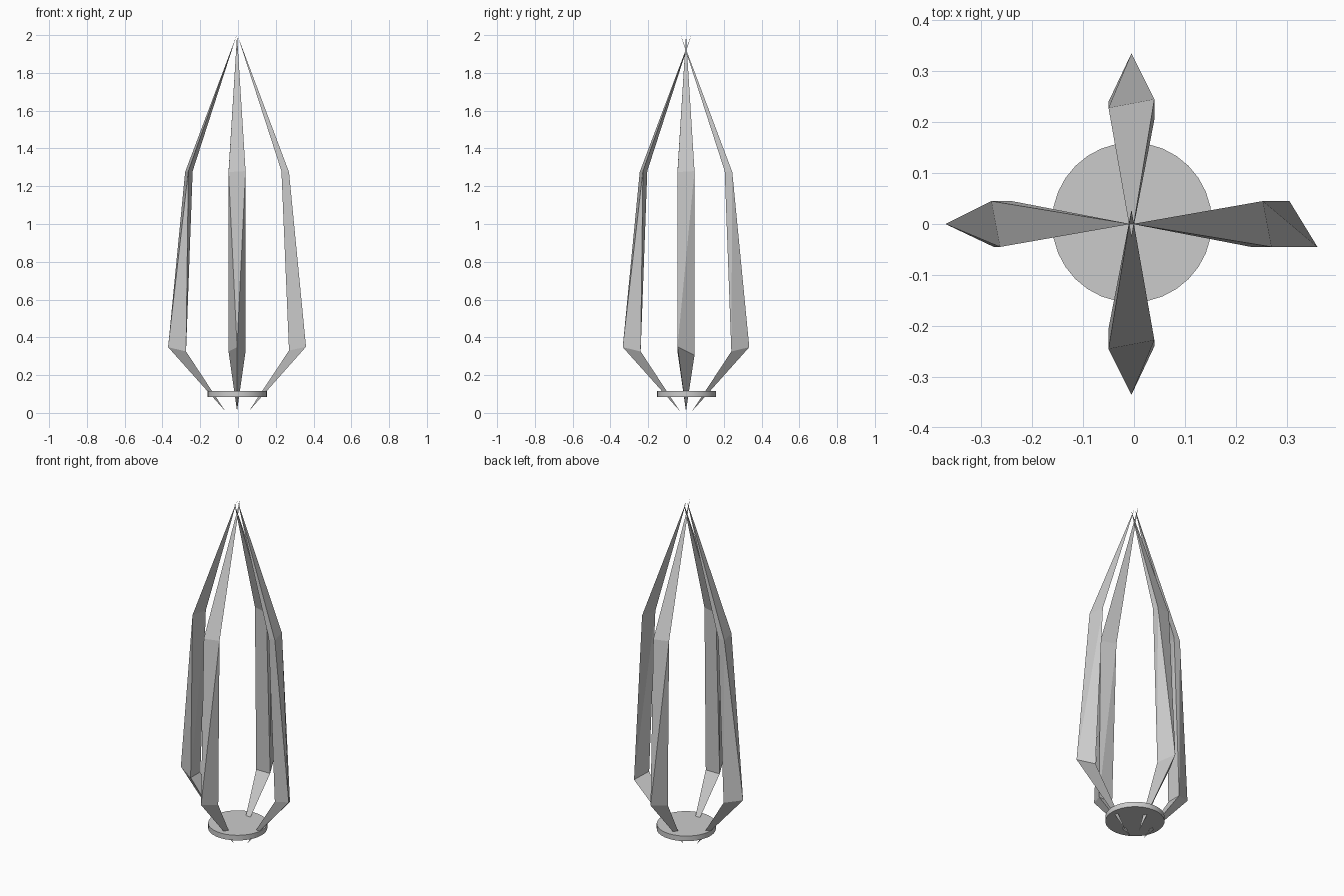
import bpy, bmesh, math
from mathutils import Matrix, Vector

if "Cube" in bpy.data.objects:
    bpy.data.objects.remove(bpy.data.objects["Cube"])

CENTRE = Vector((-0.005, 0.0, 0.0))
W = 0.045  # half width of a prong

# Points are (sideways, outward, height)
TIP = (0, -0.028, 2.0)
FOOT = (0, 0.033, 0.01)
SHOULDER = [(-W, 0.228, 1.28), (W, 0.245, 1.275), (W, 0.205, 1.28)]   # two outer, one inner
RIDGED = [(-W, 0.24, 0.325), (0, 0.335, 0.348), (W, 0.24, 0.325)]      # one outer, two inner
TWISTED = [(-W, 0.28, 0.305), (W, 0.335, 0.35), (W, 0.245, 0.33)]      # two outer, one inner

# Middle section faces joining shoulder (1-3) to elbow (4-6)
RIDGED_FACES = [(1, 2, 5), (1, 5, 4), (2, 6, 5), (2, 3, 6), (3, 4, 6), (3, 1, 4)]
TWISTED_FACES = [(1, 2, 5), (1, 5, 4), (2, 3, 6, 5), (3, 1, 4), (3, 4, 6)]


def prong(name, turn, offset, elbow, middle):
    pts = [TIP, *SHOULDER, *elbow, FOOT]
    rot = Matrix.Rotation(math.radians(turn), 3, 'Z')
    bm = bmesh.new()
    vs = [bm.verts.new(rot @ Vector((s, r + offset, z)) + CENTRE) for s, r, z in pts]
    upper = [(0, 2, 1), (0, 3, 2), (0, 1, 3)]
    lower = [(7, 4, 5), (7, 5, 6), (7, 6, 4)]
    for f in upper + middle + lower:
        bm.faces.new([vs[i] for i in f])
    bmesh.ops.recalc_face_normals(bm, faces=bm.faces[:])
    mesh = bpy.data.meshes.new(name)
    bm.to_mesh(mesh)
    bm.free()
    bpy.context.collection.objects.link(bpy.data.objects.new(name, mesh))


# Four pointed prongs meeting at the top
prong("back_prong", 0, 0.0, RIDGED, RIDGED_FACES)
prong("left_prong", 90, 0.03, RIDGED, RIDGED_FACES)
prong("front_prong", 180, 0.0, RIDGED, RIDGED_FACES)
prong("right_prong", 270, 0.03, TWISTED, TWISTED_FACES)

# Round base disc
bpy.ops.mesh.primitive_cylinder_add(vertices=32, radius=0.157, depth=0.03,
                                    location=(-0.004, 0.003, 0.1))
disc = bpy.context.object
disc.name = "base_disc"
bpy.ops.object.shade_smooth_by_angle()
